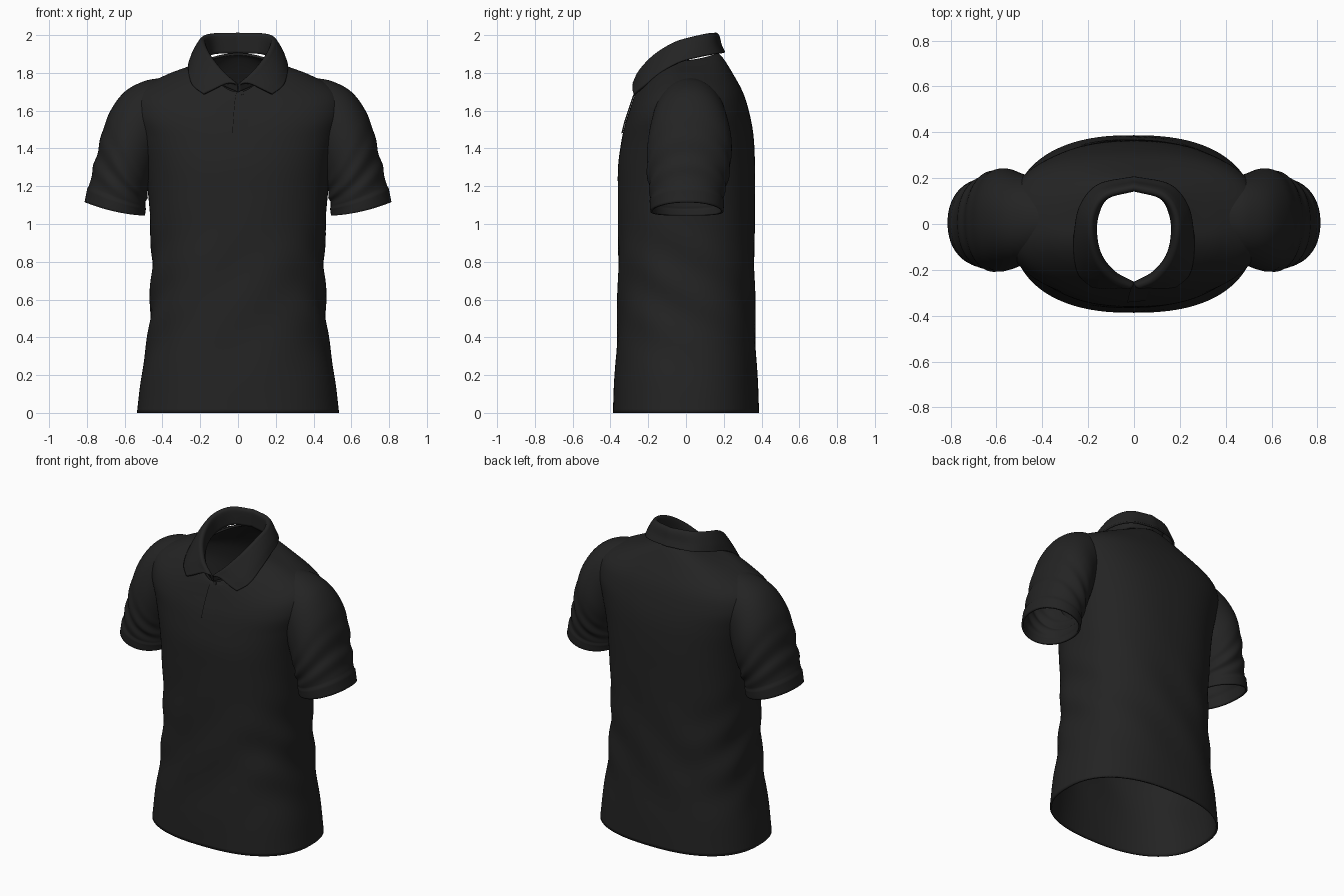
import bpy
from math import sin, cos, pi, exp, copysign
from mathutils import Vector

cube = bpy.data.objects.get("Cube")
if cube:
    bpy.data.objects.remove(cube, do_unlink=True)

fabric = bpy.data.materials.new("black fabric")
fabric.use_nodes = True
BLACK = (0.017, 0.017, 0.017, 1)
fabric.diffuse_color = BLACK
shader = fabric.node_tree.nodes["Principled BSDF"]
shader.inputs["Base Color"].default_value = BLACK
shader.inputs["Roughness"].default_value = 0.9


def spline(keys, t):
    """Smooth interpolation through a list of equal-length tuples, t in 0..1."""
    f = t * (len(keys) - 1)
    i = min(int(f), len(keys) - 2)
    f -= i
    b, c = Vector(keys[i]), Vector(keys[i + 1])
    a = Vector(keys[i - 1]) if i else b * 2 - c
    d = Vector(keys[i + 2]) if i + 2 < len(keys) else c * 2 - b
    return b + ((c - a) * f + (a * 2 - b * 5 + c * 4 - d) * f**2
                + (b * 3 - a - c * 3 + d) * f**3) / 2


def sheet(name, point, nu, nv, closed=False, thickness=0.0):
    """Grid surface from point(u, v); u runs around, v runs along."""
    cols = nu if closed else nu + 1
    verts = [point(i / nu, j / nv) for j in range(nv + 1) for i in range(cols)]
    faces = []
    for j in range(nv):
        for i in range(nu):
            k = (i + 1) % cols
            faces.append((j * cols + i, j * cols + k,
                          (j + 1) * cols + k, (j + 1) * cols + i))
    mesh = bpy.data.meshes.new(name)
    mesh.from_pydata(verts, [], faces)
    mesh.materials.append(fabric)
    obj = bpy.data.objects.new(name, mesh)
    bpy.context.collection.objects.link(obj)
    bpy.ops.object.select_all(action='DESELECT')
    obj.select_set(True)
    bpy.context.view_layer.objects.active = obj
    bpy.ops.object.shade_smooth_by_angle(angle=pi / 3)
    if thickness:
        solid = obj.modifiers.new("cloth", 'SOLIDIFY')
        solid.thickness = thickness
        solid.offset = -1
    return obj


def power(c, n):
    return copysign(abs(c) ** (2 / n), c)


def bump(x, centre, width):
    return exp(-((x - centre) / width) ** 2)


# Torso: half width, front y, back y, then height at side, front, back
TORSO = [
    (.535, -.387, .387, 0, 0, 0), (.515, -.38, .38, .17, .17, .17),
    (.485, -.368, .37, .36, .36, .36), (.465, -.362, .365, .55, .55, .55),
    (.458, -.36, .363, .75, .75, .75), (.462, -.36, .363, .95, .95, .95),
    (.475, -.361, .365, 1.15, 1.15, 1.15), (.495, -.36, .365, 1.32, 1.3, 1.32),
    (.53, -.345, .357, 1.47, 1.42, 1.47), (.565, -.325, .335, 1.6, 1.52, 1.59),
    (.53, -.30, .30, 1.705, 1.6, 1.7), (.39, -.28, .24, 1.785, 1.66, 1.81),
    (.26, -.268, .195, 1.835, 1.69, 1.88), (.185, -.26, .17, 1.865, 1.70, 1.905)]


def torso(u, v):
    w, yf, yb, zs, zf, zb = spline(TORSO, v)
    a = 2 * pi * u
    n = 2.4 - .4 * max(0, v - .75) / .25
    c, s = power(cos(a), n), power(sin(a), n)
    z = zs + ((zf if s < 0 else zb) - zs) * s * s
    # soft slanting folds around the waist
    side = abs(cos(a)) ** 2
    fold = .008 * side * sin(22 * z + 5 * s) * bump(z, .65, .3)
    fold += .004 * sin(14 * z - 7 * c) * bump(z, .6, .35) * abs(s)
    return Vector(((w + fold) * c, (yf + yb) / 2 + ((yb - yf) / 2 + fold) * s, z))


sheet("torso", torso, 112, 110, True, .012)

# Sleeve: outer x, z, inner x, z, half depth, centre y
SLEEVE = [
    (.40, 1.775, .36, 1.5, .13, .02), (.50, 1.755, .39, 1.42, .18, .02),
    (.60, 1.70, .42, 1.34, .205, .02), (.675, 1.6, .445, 1.27, .222, .02),
    (.72, 1.48, .465, 1.21, .222, .015), (.755, 1.34, .48, 1.15, .21, .01),
    (.785, 1.22, .49, 1.10, .195, .005), (.808, 1.115, .497, 1.045, .187, .005)]


def sleeve(side):
    def point(u, v):
        xo, zo, xi, zi, depth, yc = spline(SLEEVE, v)
        a = 2 * pi * u * side
        step = .006 if v > .885 else 0           # turned cuff band
        crease = .006 * sin(40 * v + 3 * cos(a)) * bump(v, .72, .14)
        r = 1 + (crease + step) / .19
        c, s = cos(a) * r, power(sin(a), 2.2) * r
        mx, mz = (xo + xi) / 2, (zo + zi) / 2
        dip = -.014 * sin(a) ** 2 * v
        return Vector((side * (mx + (xo - xi) / 2 * c), yc + depth * s,
                       mz + (zo - zi) / 2 * c + dip))
    return point


for label, side in (("left_sleeve", 1), ("right_sleeve", -1)):
    obj = sheet(label, sleeve(side), 64, 60, True, .012)
    obj.data.flip_normals()

# Collar half, front to back: seam, fold and outer edge
SEAM = [(.005, -.262, 1.70), (.09, -.215, 1.74), (.15, -.14, 1.81),
        (.172, -.05, 1.86), (.165, .04, 1.885), (.12, .12, 1.90), (0, .155, 1.905)]
FOLD = [(.012, -.272, 1.735), (.085, -.24, 1.80), (.15, -.165, 1.88),
        (.182, -.06, 1.945), (.178, .04, 1.975), (.125, .12, 1.992), (0, .155, 1.995)]
EDGE = [(.18, -.268, 1.685), (.235, -.215, 1.73), (.253, -.13, 1.80),
        (.25, -.03, 1.855), (.225, .08, 1.885), (.15, .165, 1.90), (0, .197, 1.905)]


def collar(u, v):
    t = 2 * u
    side = 1 if t < 1 else -1
    t = t if t < 1 else 2 - t
    seam, fold, edge = (spline(k, t) for k in (SEAM, FOLD, EDGE))
    roll = fold.lerp(edge, .28) + Vector((0, 0, .02))
    hang = fold.lerp(edge, .65) + Vector((.006, -.004, .008))
    p = spline([seam, fold, roll, hang, edge], v)
    return Vector((p.x * side, p.y, p.z))


sheet("collar", collar, 96, 28, False, .012)


# Placket: thin overlapping flap with one raised edge
def placket(u, v):
    x = -.03 + .08 * u
    h = .66 + .335 * v
    around = .75 + x * .13
    p = torso(around, h)
    lift = .007 * (1 - u)
    return Vector((x + .025 * v, p.y - lift - .001, p.z))


sheet("placket", placket, 6, 24)

# Small top button beside the placket edge
p = torso(.755, .95)
bpy.ops.mesh.primitive_cylinder_add(vertices=20, radius=.012, depth=.008,
                                    location=(.02, p.y - .006, p.z),
                                    rotation=(pi / 2 - .3, 0, 0))
bpy.context.object.name = "button"
bpy.context.object.data.materials.append(fabric)
